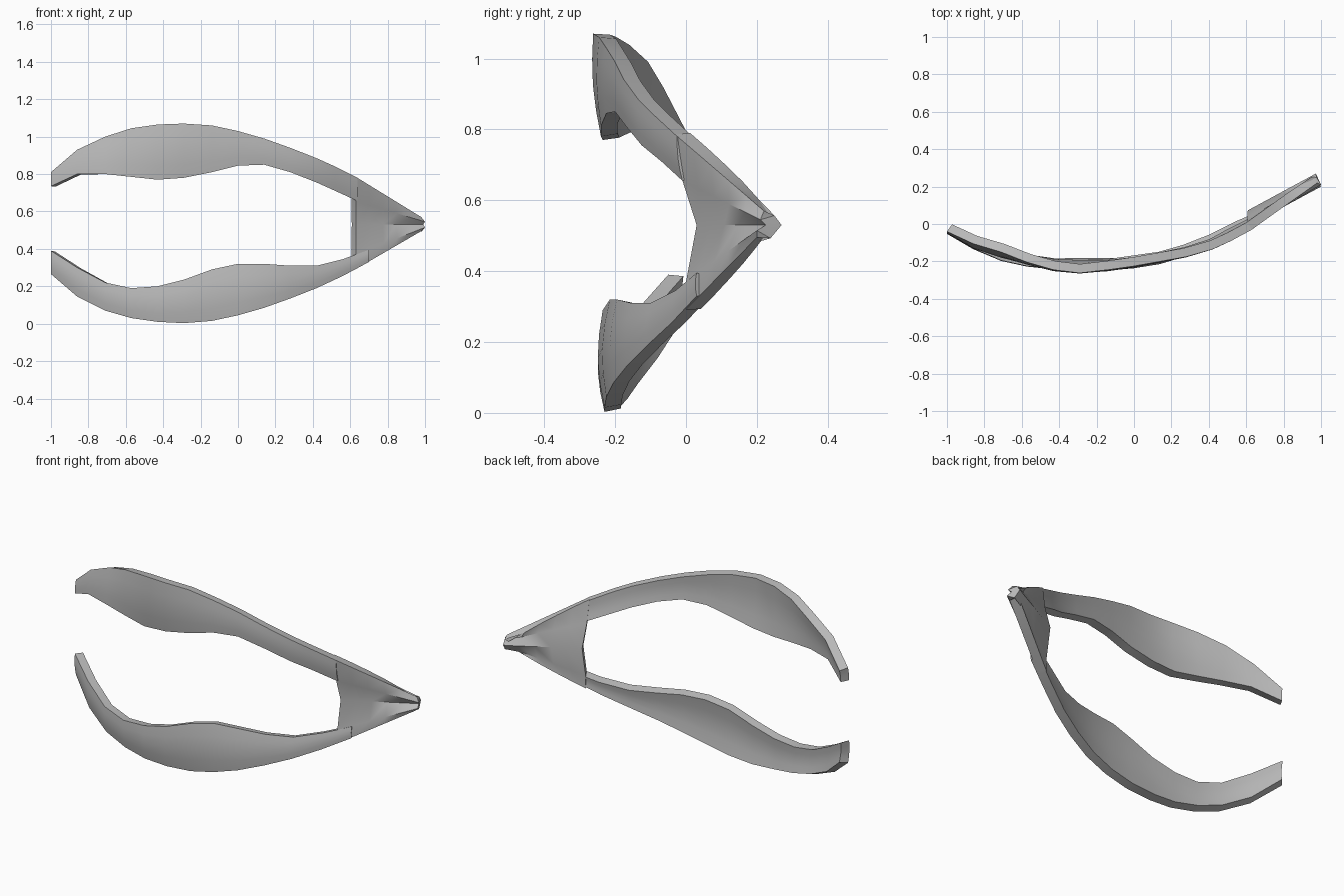
import bpy
import math
from mathutils import Vector

cube = bpy.data.objects.get("Cube")
if cube:
    bpy.data.objects.remove(cube, do_unlink=True)

THICKNESS = .048

grey = bpy.data.materials.new("plain_grey")
grey.use_nodes = True
colour = (.5, .5, .5, 1)
grey.diffuse_color = colour
grey.node_tree.nodes["Principled BSDF"].inputs["Base Color"].default_value = colour


def make_shell(name, columns):
    """Skin a grid of points (columns run bottom to top) and thicken it backwards."""
    rows = len(columns[0])
    verts = [point for column in columns for point in column]
    faces = []
    for c in range(len(columns) - 1):
        for r in range(rows - 1):
            a = c * rows + r
            faces.append((a, a + rows, a + rows + 1, a + 1))
    mesh = bpy.data.meshes.new(name)
    mesh.from_pydata(verts, [], faces)
    mesh.materials.append(grey)
    shell = bpy.data.objects.new(name, mesh)
    bpy.context.collection.objects.link(shell)

    bpy.ops.object.select_all(action='DESELECT')
    shell.select_set(True)
    bpy.context.view_layer.objects.active = shell
    solid = shell.modifiers.new("thickness", 'SOLIDIFY')
    solid.thickness = THICKNESS
    solid.offset = -1
    bpy.ops.object.modifier_apply(modifier=solid.name)
    bpy.ops.object.shade_smooth_by_angle(angle=math.radians(35))
    return shell


def band_columns(profile, bulge, rows=5):
    """Each station is x, bottom y, bottom z, top y, top z; the middle bows forward."""
    columns = []
    for x, low_y, low_z, high_y, high_z in profile:
        low = Vector((x, low_y, low_z))
        high = Vector((x, high_y, high_z))
        height = (high - low).length
        column = []
        for r in range(rows):
            t = r / (rows - 1)
            point = low.lerp(high, t)
            point.y -= bulge * height * math.sin(math.pi * t)
            column.append(point)
        columns.append(column)
    return columns


# Upper band: tapers at the free end, broad in the middle
upper_profile = [
    (-1, -.05, .735, -.04, .81),
    (-.86, -.13, .8, -.105, .93),
    (-.71, -.18, .8, -.15, 1),
    (-.57, -.21, .785, -.205, 1.045),
    (-.43, -.235, .77, -.245, 1.065),
    (-.29, -.24, .78, -.262, 1.07),
    (-.14, -.24, .81, -.245, 1.06),
    (0, -.225, .845, -.225, 1.03),
    (.14, -.2, .85, -.2, .99),
    (.28, -.17, .81, -.175, .94),
    (.42, -.125, .755, -.135, .885),
    (.52, -.07, .71, -.09, .84),
    (.64, -.01, .655, -.025, .78),
]
make_shell("upper_band", band_columns(upper_profile, .04))

# Lower band: same idea, swept the other way
lower_profile = [
    (-1, -.04, .265, -.05, .39),
    (-.86, -.12, .145, -.13, .3),
    (-.71, -.18, .07, -.195, .22),
    (-.57, -.21, .03, -.225, .19),
    (-.43, -.23, .01, -.235, .2),
    (-.29, -.23, .003, -.24, .235),
    (-.14, -.23, .015, -.235, .29),
    (0, -.225, .045, -.215, .32),
    (.14, -.205, .085, -.195, .32),
    (.28, -.165, .135, -.155, .31),
    (.42, -.11, .19, -.1, .31),
    (.56, -.04, .255, -.03, .345),
    (.7, .03, .33, .03, .395),
]
make_shell("lower_band", band_columns(lower_profile, .06))

# Corner web: a creased sheet joining both bands and narrowing to the tip
inner_edge = [(.63, 0, .292), (.63, 0, .37), (.63, .03, .53),
              (.63, -.01, .655), (.63, -.03, .785)]
tip_edge = [(.98, .2, .495), (1, .2, .515), (.99, .225, .53),
            (1, .21, .545), (.98, .22, .57)]
steps = 5
web = [[Vector(a).lerp(Vector(b), s / steps) for a, b in zip(inner_edge, tip_edge)]
       for s in range(steps + 1)]
make_shell("corner_web", web)
